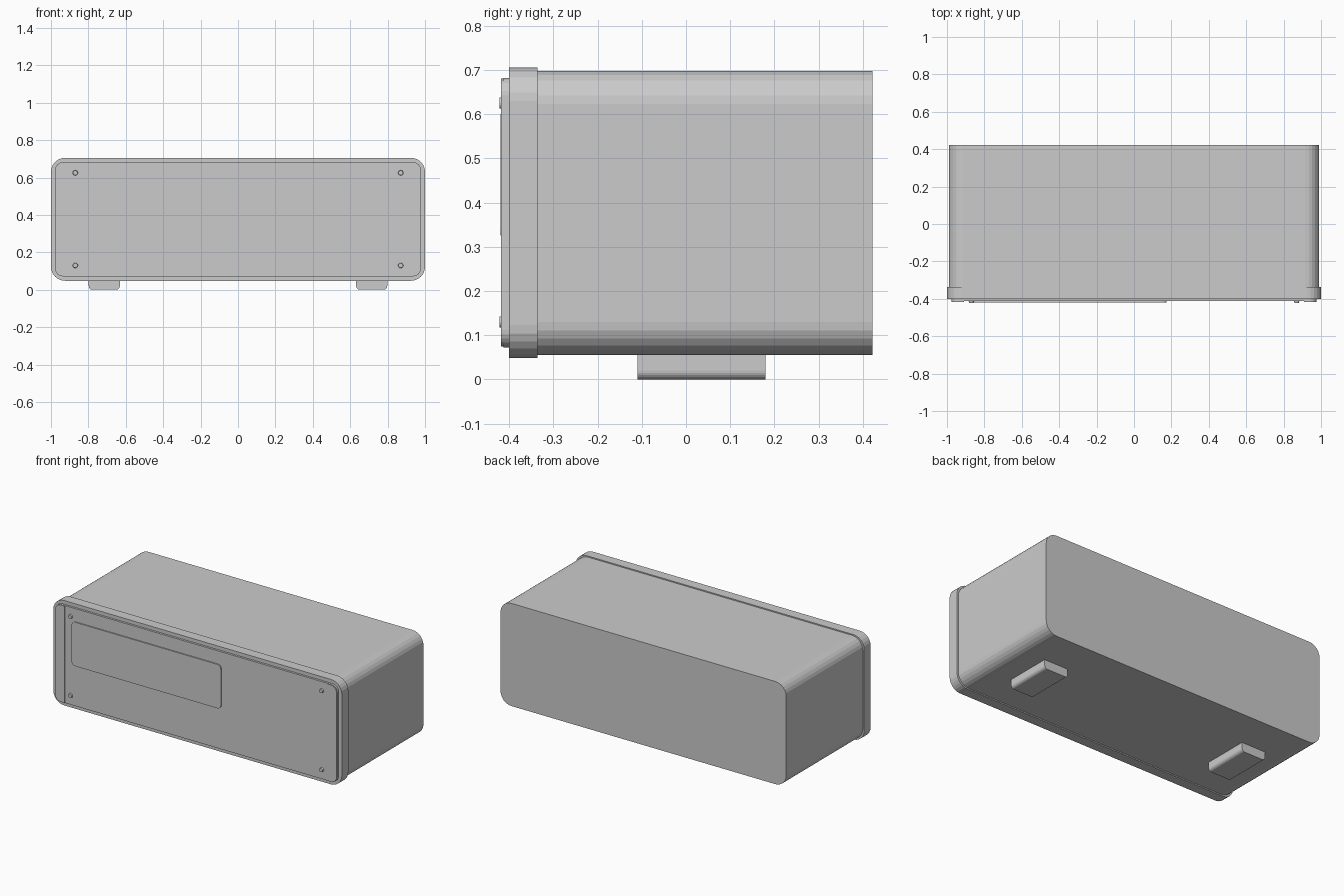
import bpy, bmesh, math

if "Cube" in bpy.data.objects:
    bpy.data.objects.remove(bpy.data.objects["Cube"])

grey = bpy.data.materials.new("plain grey")
grey.diffuse_color = (0.6, 0.6, 0.6, 1)
grey.use_nodes = True
grey.node_tree.nodes["Principled BSDF"].inputs["Base Color"].default_value = grey.diffuse_color


def rounded_slab(name, x0, x1, z0, z1, y0, y1, radii, seg=6):
    """Rounded rectangle in xz, extruded along y.
    radii: top right, top left, bottom left, bottom right."""
    corners = [(x1, z1, -1, -1), (x0, z1, 1, -1), (x0, z0, 1, 1), (x1, z0, -1, 1)]
    pts = []
    for i, ((x, z, sx, sz), r) in enumerate(zip(corners, radii)):
        if r == 0:
            pts.append((x, z))
            continue
        for k in range(seg + 1):
            a = math.pi / 2 * (i + k / seg)
            pts.append((x + sx * r + r * math.cos(a), z + sz * r + r * math.sin(a)))
    bm = bmesh.new()
    front = [bm.verts.new((x, y0, z)) for x, z in pts]
    back = [bm.verts.new((x, y1, z)) for x, z in pts]
    bm.faces.new(front)
    bm.faces.new(back[::-1])
    n = len(pts)
    for i in range(n):
        j = (i + 1) % n
        bm.faces.new((front[i], back[i], back[j], front[j]))
    bmesh.ops.recalc_face_normals(bm, faces=bm.faces)
    return finish(name, bm)


def finish(name, bm):
    mesh = bpy.data.meshes.new(name)
    bm.to_mesh(mesh)
    bm.free()
    mesh.materials.append(grey)
    obj = bpy.data.objects.new(name, mesh)
    bpy.context.collection.objects.link(obj)
    return obj


# Case, front bezel and face panel
rounded_slab("case", -0.99, 0.99, 0.055, 0.698, -0.36, 0.422, [0.075] * 4)
rounded_slab("front_bezel", -1, 1, 0.048, 0.705, -0.40, -0.336, [0.075] * 4)
rounded_slab("face_panel", -0.977, 0.977, 0.072, 0.682, -0.413, -0.39, [0.04] * 4)

# Raised display window
rounded_slab("display_window", -0.86, 0.175, 0.325, 0.60, -0.42, -0.41, [0.025] * 4)

for side, s in (("left", -1), ("right", 1)):
    # Raised end strips, rounded on the outer corners only
    xs = sorted((s * 0.91, s * 0.975))
    radii = [0.038, 0, 0, 0.038] if s > 0 else [0, 0.038, 0.038, 0]
    rounded_slab(side + "_end_strip", *xs, 0.074, 0.68, -0.418, -0.41, radii)

    # Feet with rounded lower edges
    xs = sorted((s * 0.632, s * 0.798))
    rounded_slab(side + "_foot", *xs, 0, 0.06, -0.11, 0.18, [0, 0, 0.02, 0.02])

    # Screw heads
    for level, z in (("lower", 0.13), ("upper", 0.625)):
        bm = bmesh.new()
        bmesh.ops.create_cone(bm, cap_ends=True, segments=20,
                              radius1=0.015, radius2=0.012, depth=0.014)
        screw = finish(f"{side}_{level}_screw", bm)
        screw.rotation_euler = (math.pi / 2, 0, 0)
        screw.location = (s * 0.87, -0.415, z)
